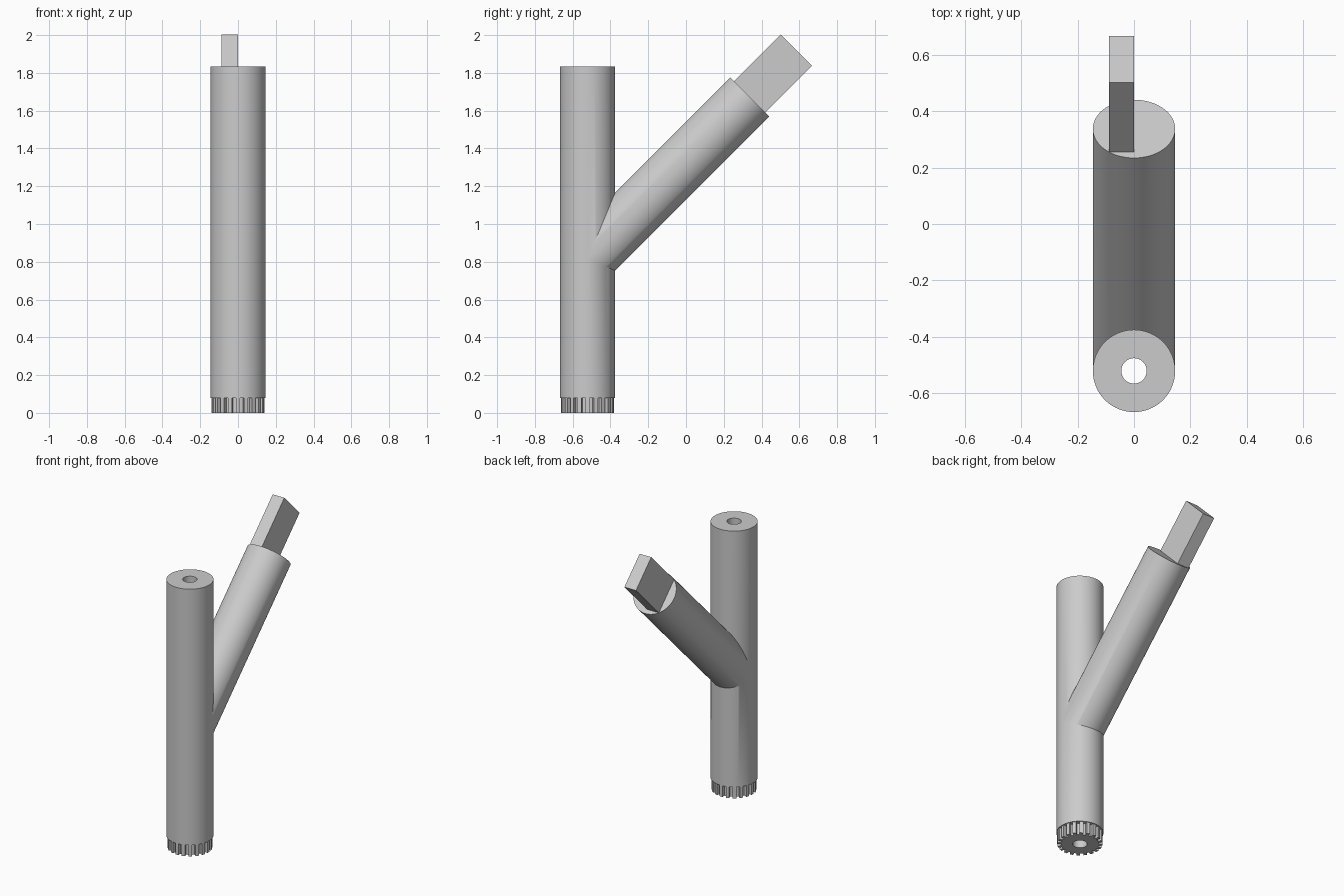
import bpy, bmesh, math
from mathutils import Matrix, Vector

if "Cube" in bpy.data.objects:
    bpy.data.objects.remove(bpy.data.objects["Cube"])

grey = bpy.data.materials.new("plain_grey")
grey.use_nodes = True
colour = (0.6, 0.6, 0.6, 1)
grey.diffuse_color = colour
grey.node_tree.nodes["Principled BSDF"].inputs["Base Color"].default_value = colour

TUBE_Y, RADIUS, BORE = -0.521, 0.146, 0.045
TOOTH_TOP, TUBE_TOP = 0.08, 1.835
TEETH = 20
tilt = Matrix.Rotation(math.radians(-45), 4, "X")
joint = Vector((0, TUBE_Y, 0.814))
BRANCH_LENGTH, BLADE_LENGTH = 1.214, 0.35


def prism(name, outline, length, matrix):
    """Extrude a flat outline along local z, then place it."""
    bm = bmesh.new()
    base = bm.faces.new([bm.verts.new((x, y, 0)) for x, y in outline])
    top = bmesh.ops.extrude_face_region(bm, geom=[base])["geom"]
    verts = [v for v in top if isinstance(v, bmesh.types.BMVert)]
    bmesh.ops.translate(bm, verts=verts, vec=(0, 0, length))
    bmesh.ops.recalc_face_normals(bm, faces=bm.faces)
    bm.transform(matrix)
    mesh = bpy.data.meshes.new(name)
    bm.to_mesh(mesh)
    bm.free()
    mesh.materials.append(grey)
    obj = bpy.data.objects.new(name, mesh)
    bpy.context.collection.objects.link(obj)
    return obj


def polar(radius, angle):
    return radius * math.cos(angle), radius * math.sin(angle)


def circle(radius, sides=96):
    return [polar(radius, math.tau * i / sides) for i in range(sides)]


def combine(target, other, operation):
    mod = target.modifiers.new("combine", "BOOLEAN")
    mod.operation, mod.object, mod.solver = operation, other, "EXACT"
    bpy.context.view_layer.objects.active = target
    bpy.ops.object.modifier_apply(modifier=mod.name)


def smooth(obj):
    bpy.ops.object.select_all(action="DESELECT")
    obj.select_set(True)
    bpy.context.view_layer.objects.active = obj
    bpy.ops.object.shade_smooth_by_angle(angle=math.radians(30))


at_tube = Matrix.Translation((0, TUBE_Y, 0))
on_branch = Matrix.Translation(joint) @ tilt

# Upright tube with the slanted branch joined on
tube = prism("forked_tube", circle(RADIUS), TUBE_TOP - TOOTH_TOP,
             Matrix.Translation((0, TUBE_Y, TOOTH_TOP)))
branch = prism("branch", circle(RADIUS), BRANCH_LENGTH, on_branch)
combine(tube, branch, "UNION")
bpy.data.objects.remove(branch)

# Toothed ring at the foot
outline = []
for i in range(TEETH):
    for radius, step in ((0.117, -0.5), (0.117, -0.25), (0.141, -0.25),
                         (0.141, 0.25), (0.117, 0.25)):
        outline.append(polar(radius, math.tau * (i + step) / TEETH))
ring = prism("toothed_ring", outline, TOOTH_TOP, at_tube)

# Bore through the tube and ring
bore = prism("bore_cutter", circle(BORE, 48), 3, Matrix.Translation((0, TUBE_Y, -0.5)))
bore.hide_render = True
for part in (tube, ring):
    combine(part, bore, "DIFFERENCE")
    smooth(part)
bpy.data.objects.remove(bore)

# Flat blade standing on the branch end, set to one side of its axis
half = 0.117
blade = prism("blade", [(-0.088, -half), (0, -half), (0, half), (-0.088, half)],
              BLADE_LENGTH, on_branch @ Matrix.Translation((0, 0, BRANCH_LENGTH)))
